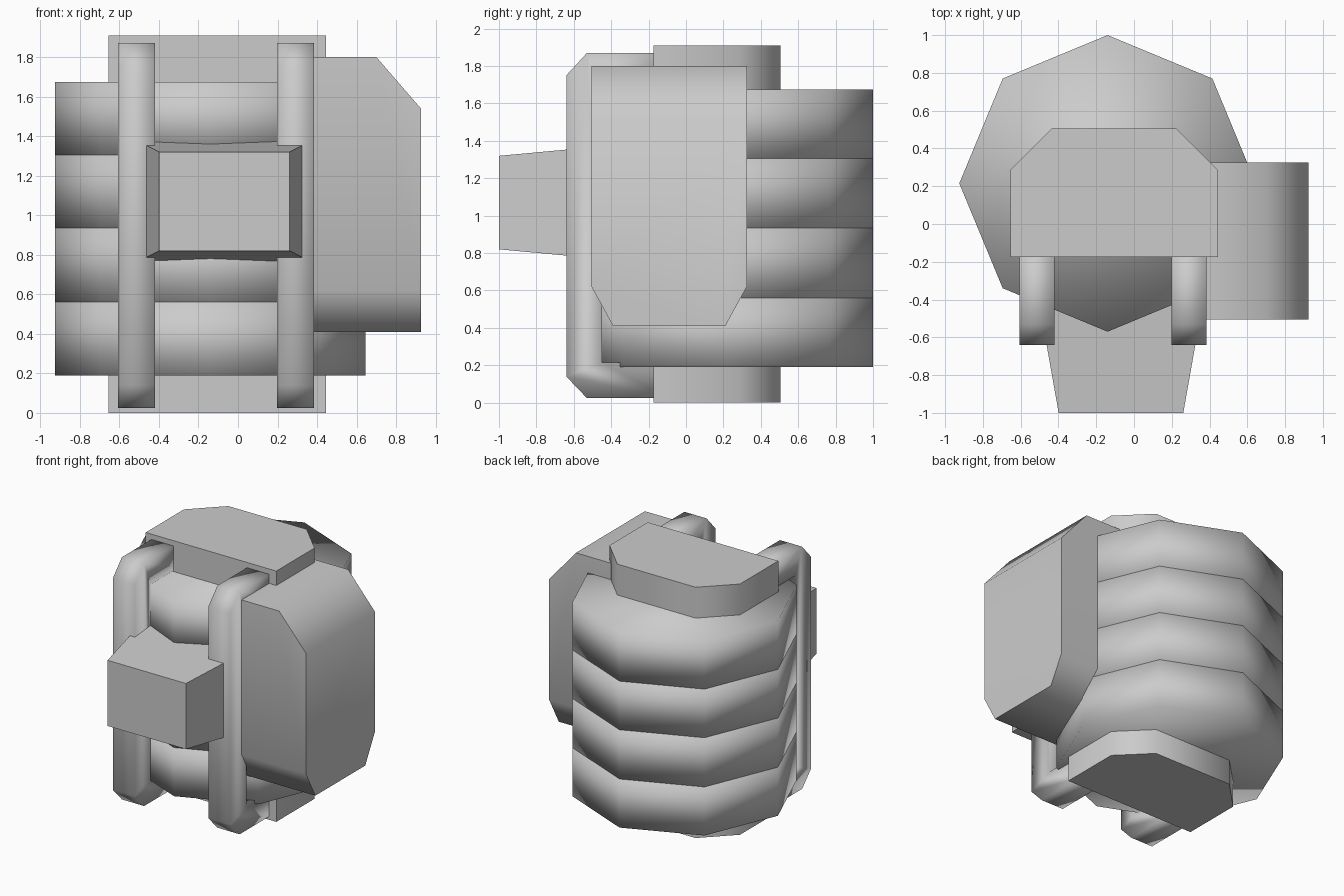
import bpy, bmesh, math
from mathutils import Vector

cube = bpy.data.objects.get("Cube")
if cube:
    bpy.data.objects.remove(cube, do_unlink=True)

grey = bpy.data.materials.new("plain grey")
grey.use_nodes = True
grey.diffuse_color = (0.6, 0.6, 0.6, 1)
grey.node_tree.nodes["Principled BSDF"].inputs["Base Color"].default_value = (0.6, 0.6, 0.6, 1)


def finish(name, bm, smooth=None):
    """Make an object; smooth is None for flat or the sharp angle in degrees."""
    bmesh.ops.recalc_face_normals(bm, faces=bm.faces)
    mesh = bpy.data.meshes.new(name)
    bm.to_mesh(mesh)
    bm.free()
    mesh.materials.append(grey)
    obj = bpy.data.objects.new(name, mesh)
    bpy.context.collection.objects.link(obj)
    if smooth:
        bpy.ops.object.select_all(action='DESELECT')
        obj.select_set(True)
        bpy.context.view_layer.objects.active = obj
        bpy.ops.object.shade_smooth_by_angle(angle=math.radians(smooth))
    return obj


def prism(points, offset):
    """Extrude a closed outline along the offset vector."""
    bm = bmesh.new()
    face = bm.faces.new([bm.verts.new(p) for p in points])
    new = bmesh.ops.extrude_face_region(bm, geom=[face])["geom"]
    verts = [v for v in new if isinstance(v, bmesh.types.BMVert)]
    bmesh.ops.translate(bm, verts=verts, vec=offset)
    return bm


# Stacked eight-sided body rings
levels = [0.19, 0.56, 0.935, 1.305, 1.675]
for i, (low, high) in enumerate(zip(levels, levels[1:])):
    outline = [(-0.14 + 0.785 * math.cos(k * math.pi / 4),
                0.215 + 0.785 * math.sin(k * math.pi / 4), low) for k in range(8)]
    finish(f"body_ring_{i + 1}", prism(outline, (0, 0, high - low)), 120)

# Core with chamfered back corners, showing as top and bottom caps
core = [(-0.655, -0.175), (0.445, -0.175), (0.445, 0.285),
        (0.225, 0.505), (-0.435, 0.505), (-0.655, 0.285)]
finish("core", prism([(x, y, 0) for x, y in core], (0, 0, 1.91)), 60)

# Two bent front bars
bar = [(-0.1, 1.87), (-0.53, 1.87), (-0.64, 1.75), (-0.64, 0.14), (-0.53, 0.025),
       (-0.1, 0.025), (-0.1, 0.215), (-0.45, 0.215), (-0.45, 1.68), (-0.1, 1.68)]
for name, x in (("right_bar", -0.607), ("left_bar", 0.198)):
    bm = prism([(x, y, z) for y, z in bar], (0.187, 0, 0))
    finish(name, bm, 120)

# Side pack: chamfered lower corners and a sloped outer top edge
side = [(-0.505, 1.8), (0.325, 1.8), (0.325, 0.62), (0.21, 0.41), (-0.39, 0.41), (-0.505, 0.62)]
bm = prism([(0.35, y, z) for y, z in side], (0.575, 0, 0))
cut = bmesh.ops.bisect_plane(bm, geom=bm.verts[:] + bm.edges[:] + bm.faces[:],
                             plane_co=(0.7, 0, 1.8), plane_no=Vector((0.26, 0, 0.225)),
                             clear_outer=True)["geom_cut"]
bmesh.ops.contextual_create(bm, geom=[e for e in cut if isinstance(e, bmesh.types.BMEdge)])
finish("side_pack", bm, 65)

# Tapered front block
bm = bmesh.new()
bmesh.ops.create_cube(bm, size=1)
for v in bm.verts:
    front = v.co.y < 0
    v.co = (-0.069 + v.co.x * (0.66 if front else 0.89),
            -1 if front else -0.35,
            1.07 + v.co.z * (0.5 if front else 0.62))
finish("front_block", bm)
